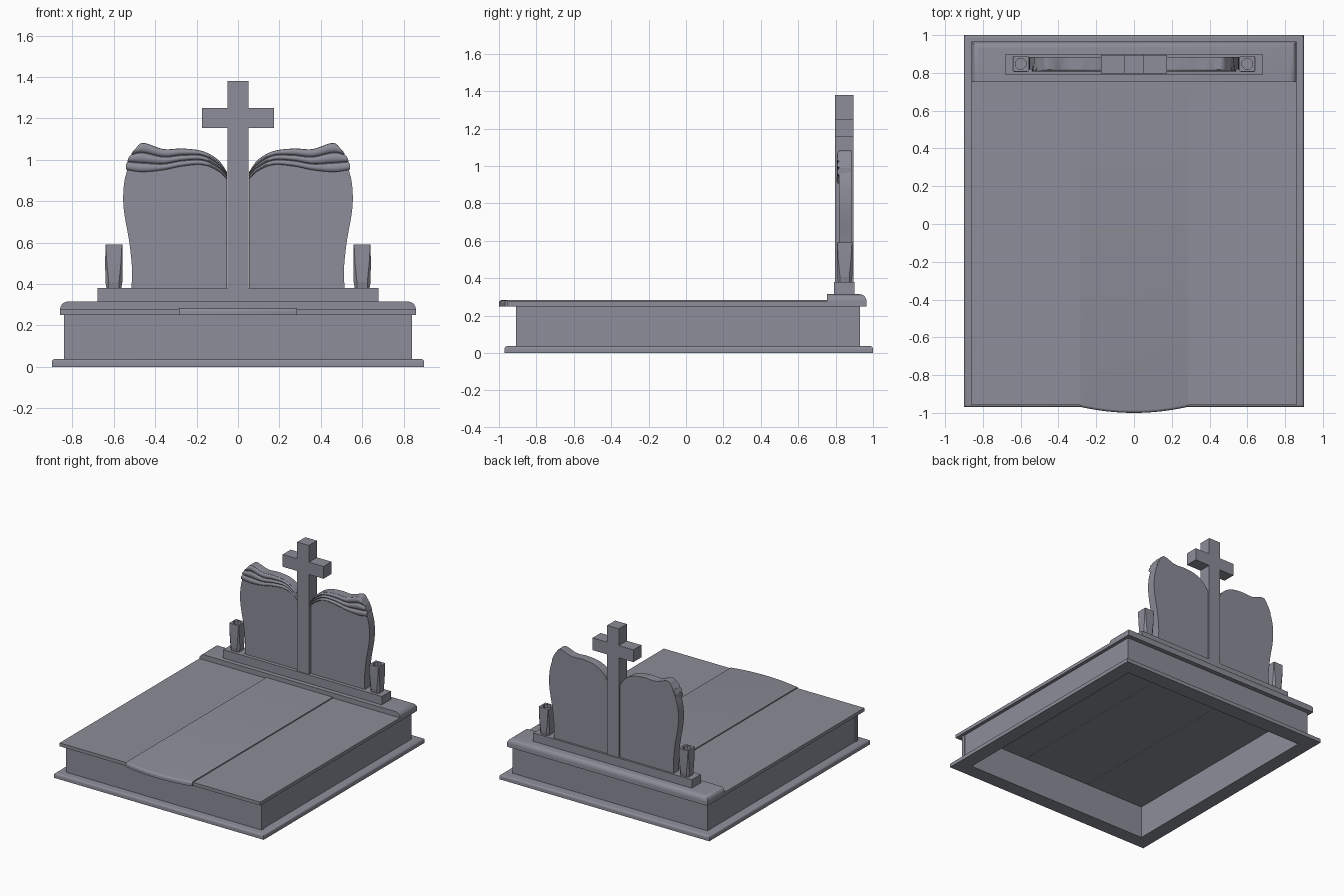
import bpy, bmesh, math
from mathutils import Vector

if "Cube" in bpy.data.objects:
    bpy.data.objects.remove(bpy.data.objects["Cube"])

stone = bpy.data.materials.new("grey stone")
stone.diffuse_color = (0.262, 0.266, 0.314, 1)
stone.use_nodes = True
stone.node_tree.nodes["Principled BSDF"].inputs["Base Color"].default_value = stone.diffuse_color


def finish(name, bm, smooth=False):
    bmesh.ops.recalc_face_normals(bm, faces=bm.faces[:])
    me = bpy.data.meshes.new(name)
    bm.to_mesh(me)
    bm.free()
    me.materials.append(stone)
    ob = bpy.data.objects.new(name, me)
    bpy.context.collection.objects.link(ob)
    if smooth:
        bpy.ops.object.select_all(action='DESELECT')
        bpy.context.view_layer.objects.active = ob
        ob.select_set(True)
        bpy.ops.object.shade_smooth_by_angle(angle=math.radians(35))
    return ob


def prism(pts, axis, lo, hi):
    """Extrude a 2D outline: axis 'z' uses (x,y), axis 'y' uses (x,z)."""
    bm = bmesh.new()
    put = (lambda p, h: (p[0], p[1], h)) if axis == 'z' else (lambda p, h: (p[0], h, p[1]))
    a = [bm.verts.new(put(p, lo)) for p in pts]
    b = [bm.verts.new(put(p, hi)) for p in pts]
    bm.faces.new(a)
    bm.faces.new(b)
    n = len(pts)
    for i in range(n):
        bm.faces.new((a[i], a[(i + 1) % n], b[(i + 1) % n], b[i]))
    bmesh.ops.recalc_face_normals(bm, faces=bm.faces[:])
    return bm


def rect(x0, x1, y0, y1):
    return [(x0, y0), (x1, y0), (x1, y1), (x0, y1)]


def box(name, x0, x1, y0, y1, z0, z1):
    return finish(name, prism(rect(x0, x1, y0, y1), 'z', z0, z1))


def bevel(bm, rule, r, seg=4):
    es = [e for e in bm.edges if rule(e.verts[0].co, e.verts[1].co)]
    bmesh.ops.bevel(bm, geom=es, offset=r, segments=seg, profile=0.5, affect='EDGES')


def ring(name, outer, inner, z0, z1, r=0):
    """Rectangular frame, optional rounding on the outer top edge."""
    bm = bmesh.new()
    loops = [[bm.verts.new((x, y, z)) for x, y in rect(*s)]
             for s, z in ((outer, z0), (outer, z1), (inner, z1), (inner, z0))]
    for k in range(4):
        a, b = loops[k], loops[(k + 1) % 4]
        for i in range(4):
            j = (i + 1) % 4
            bm.faces.new((a[i], a[j], b[j], b[i]))
    bmesh.ops.recalc_face_normals(bm, faces=bm.faces[:])
    if r:
        top = set(loops[1])
        es = [e for e in bm.edges if e.verts[0] in top and e.verts[1] in top]
        bmesh.ops.bevel(bm, geom=es, offset=r, segments=4, profile=0.5, affect='EDGES')
    return finish(name, bm, r > 0)


# Base frame and hollow walls
ring("base_frame", (-0.9, 0.9, -0.97, 1.0), (-0.79, 0.79, -0.86, 0.88), 0, 0.037, 0.015)
ring("side_walls", (-0.835, 0.835, -0.88, 0.93), (-0.79, 0.79, -0.86, 0.88), 0.037, 0.25)
box("front_wall", -0.84, 0.84, -0.91, -0.88, 0.037, 0.25)

# Cover slabs: two flat sides and a bowed, rounded centre
for s, side in ((-1, "left"), (1, "right")):
    x = sorted((s * 0.286, s * 0.86))
    box(side + "_cover_slab", x[0], x[1], -0.957, 0.76, 0.25, 0.276)
arc = [(0.285 * t / 8, -1.0 + 0.032 * (t / 8) ** 2) for t in range(-8, 9)]
bm = prism(arc + [(0.285, 0.76), (-0.285, 0.76)], 'z', 0.25, 0.283)
bevel(bm, lambda a, b: a.z > 0.28 and b.z > 0.28 and a.y < -0.9 and b.y < -0.9, 0.015)
finish("centre_cover_slab", bm, True)

# Rear beam, rounded on its sides and back
bm = prism(rect(-0.86, 0.86, 0.755, 0.965), 'z', 0.25, 0.315)
bevel(bm, lambda a, b: a.z > 0.3 and b.z > 0.3 and (a.y + b.y) / 2 > 0.8, 0.038, 6)
finish("rear_beam", bm, True)
box("plinth", -0.68, 0.68, 0.79, 0.90, 0.315, 0.38)

# Cross
finish("cross", prism([(-0.05, 0.38), (0.05, 0.38), (0.05, 1.155), (0.175, 1.155),
                       (0.175, 1.25), (0.05, 1.25), (0.05, 1.38), (-0.05, 1.38),
                       (-0.05, 1.25), (-0.175, 1.25), (-0.175, 1.155), (-0.05, 1.155)],
                      'y', 0.797, 0.895))


def spline(pts, n=30):
    """Catmull-Rom resampling."""
    p = [Vector(q) for q in pts]
    p = [2 * p[0] - p[1]] + p + [2 * p[-1] - p[-2]]
    out = []
    for k in range(n + 1):
        u = k / n * (len(pts) - 1)
        i = min(int(u), len(pts) - 2)
        t = u - i
        a, b, c, d = p[i:i + 4]
        out.append(0.5 * (2 * b + (c - a) * t + (2 * a - 5 * b + 4 * c - d) * t * t
                          + (3 * b - a - 3 * c + d) * t ** 3))
    return out


# Open book: page body plus three rounded page rolls on each side
layers = [spline(c) for c in (
    [(0.052, 0.94), (0.096, 1.0), (0.17, 1.042), (0.27, 1.055), (0.36, 1.052), (0.46, 1.082), (0.498, 1.045)],
    [(0.052, 0.93), (0.096, 0.978), (0.17, 1.02), (0.27, 1.022), (0.36, 1.014), (0.46, 1.035), (0.512, 1.025)],
    [(0.052, 0.92), (0.096, 0.963), (0.17, 0.998), (0.27, 0.995), (0.36, 0.98), (0.46, 0.985), (0.528, 0.99)],
    [(0.052, 0.905), (0.096, 0.945), (0.17, 0.975), (0.27, 0.968), (0.36, 0.95), (0.46, 0.94), (0.53, 0.95)])]
edge = spline([(0.515, 0.38), (0.512, 0.47), (0.525, 0.6), (0.548, 0.73), (0.555, 0.81),
               (0.55, 0.89), (0.535, 0.955)], 20)
for s, side in ((-1, "left"), (1, "right")):
    outline = [(0.052, 0.38)] + list(edge) + layers[0][::-1]
    finish(side + "_book_page", prism([(s * p[0], p[1]) for p in outline], 'y', 0.818, 0.885), True)
    bm = bmesh.new()
    for up, low in zip(layers, layers[1:]):
        rows = []
        for u, l in zip(up, low):
            along = (u.x - 0.052) / 0.45
            mid, half = (u + l) / 2, (u - l) / 2
            row = [(mid + half, 0.884)]
            for k in range(9):
                a = math.pi * k / 8
                row.append((mid + half * math.cos(a), 0.824 - 0.016 * math.sin(a)))
            row.append((mid - half, 0.884))
            # outer end bulges slightly beyond the page
            g = 0.008 * max(0, along - 0.9) / 0.1
            rows.append([bm.verts.new((s * (q.x + g * math.sin(math.pi * min(k, 10) / 10)), y, q.y))
                         for k, (q, y) in enumerate(row)])
        n = len(rows[0])
        for a, b in zip(rows, rows[1:]):
            for k in range(n):
                j = (k + 1) % n
                bm.faces.new((a[k], a[j], b[j], b[k]))
        bm.faces.new(rows[0])
        bm.faces.new(rows[-1])
    finish(side + "_page_rolls", bm, True)

# Vases: square with varying corner chamfers and a round hole
for s, side in ((-1, "left"), (1, "right")):
    bm = bmesh.new()
    cx, cy = s * 0.6, 0.848
    loops = []
    for z, h, c in ((0.38, 0.036, 0.010), (0.41, 0.041, 0.016), (0.50, 0.042, 0.008), (0.59, 0.041, 0.002)):
        pts = []
        for q in range(4):
            for px, py in ((h, -(h - c)), (h, h - c)):
                ca, sa = round(math.cos(q * math.pi / 2)), round(math.sin(q * math.pi / 2))
                pts.append((cx + px * ca - py * sa, cy + px * sa + py * ca, z))
        loops.append([bm.verts.new(p) for p in pts])
    for z in (0.59, 0.51):
        loops.append([bm.verts.new((cx + 0.03 * math.cos(a), cy + 0.03 * math.sin(a), z))
                      for a in (math.pi / 4 * (k - 0.5) for k in range(8))])
    for a, b in zip(loops, loops[1:]):
        for i in range(8):
            j = (i + 1) % 8
            bm.faces.new((a[i], a[j], b[j], b[i]))
    bm.faces.new(loops[0])
    bm.faces.new(loops[-1])
    finish(side + "_vase", bm)
